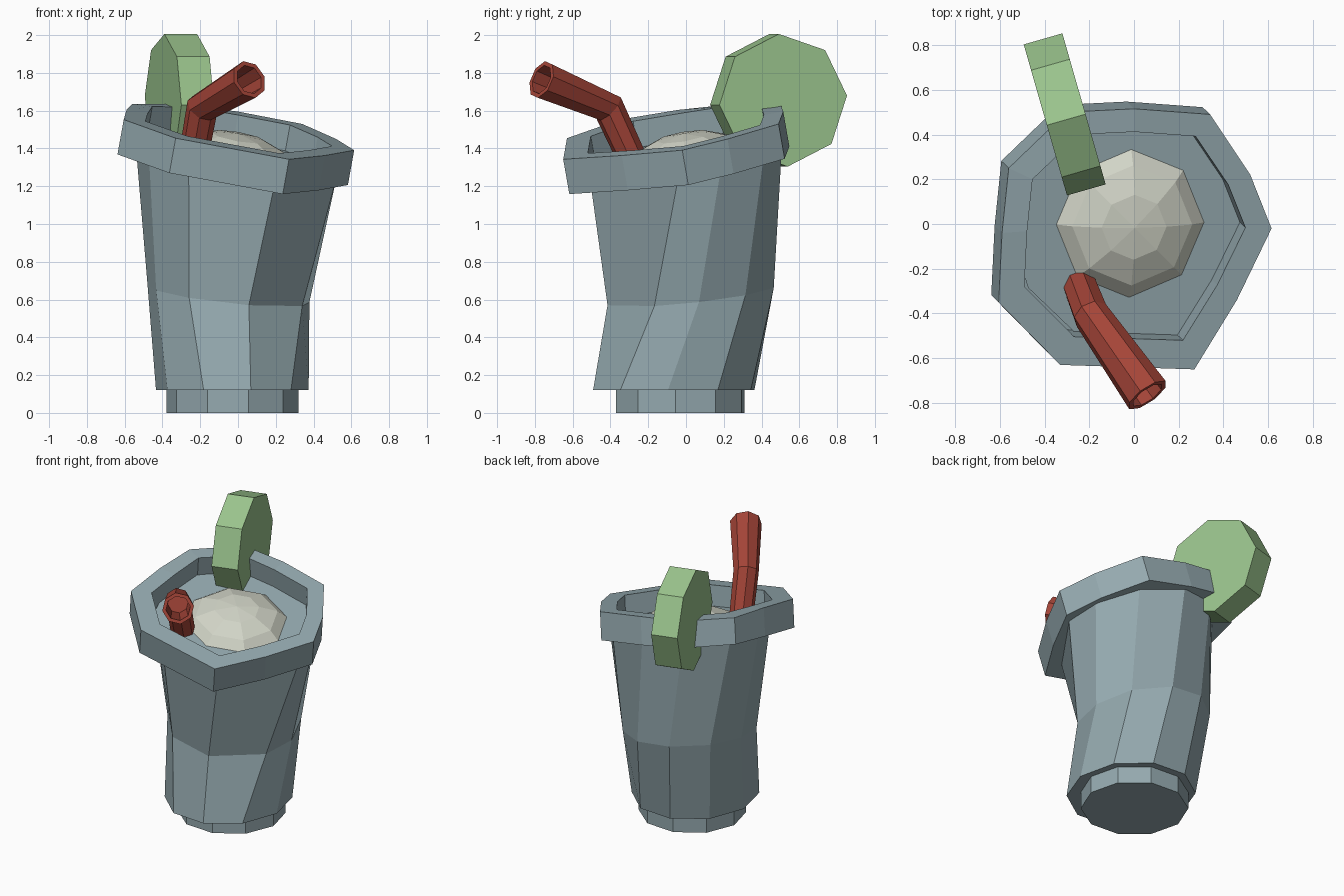
import bpy, bmesh
from math import cos, sin, radians, pi
from mathutils import Vector, Matrix

if "Cube" in bpy.data.objects:
    bpy.data.objects.remove(bpy.data.objects["Cube"])


def material(name, rgb):
    m = bpy.data.materials.new(name)
    m.use_nodes = True
    m.diffuse_color = (*rgb, 1)
    m.node_tree.nodes["Principled BSDF"].inputs["Base Color"].default_value = (*rgb, 1)
    return m


glass = material("blue_grey", (0.30, 0.40, 0.43))
lime = material("lime_green", (0.33, 0.56, 0.27))
red = material("straw_red", (0.38, 0.06, 0.04))
cream = material("pale_cream", (0.64, 0.66, 0.57))


def finish(bm, name, mat):
    bmesh.ops.recalc_face_normals(bm, faces=bm.faces)
    me = bpy.data.meshes.new(name)
    bm.to_mesh(me)
    bm.free()
    me.materials.append(mat)
    ob = bpy.data.objects.new(name, me)
    bpy.context.collection.objects.link(ob)
    return ob


def loft(name, rings, mat):
    """Skin a stack of equal-length rings and cap both ends."""
    bm = bmesh.new()
    loops = [[bm.verts.new(p) for p in ring] for ring in rings]
    n = len(loops[0])
    for a, b in zip(loops, loops[1:]):
        for i in range(n):
            j = (i + 1) % n
            bm.faces.new((a[i], a[j], b[j], b[i]))
    bm.faces.new(loops[0])
    bm.faces.new(loops[-1])
    return finish(bm, name, mat)


# Everything at the mouth leans with this tilted plane
SX, SY = -0.18, 0.175
normal = Vector((-SX, -SY, 1)).normalized()


def tilt(x, y, height, amount=1.0):
    return Vector((x, y, height + amount * (SX * x + SY * y)))


def ellipse_ring(angles, cx, cy, rx, ry, height, amount):
    return [tilt(cx + rx * cos(radians(a)), cy + ry * sin(radians(a)), height, amount)
            for a in angles]


# Irregular mouth outline and the twisted outlines under it
outline = [(0.615, -0.02), (0.46, -0.34), (0.27, -0.65), (-0.33, -0.63), (-0.605, -0.35),
           (-0.59, -0.04), (-0.56, 0.25), (-0.3, 0.5), (0, 0.515), (0.34, 0.49), (0.52, 0.22)]
mouth = [-2, -67, -118, -150, -176, -204, -239, -270, -305, -337]
foot = [-40 - 36 * i for i in range(10)]
waist = [(m + f) / 2 - 4 for m, f in zip(mouth, foot)]

# Foot of the cup
loft("cup_foot", [ellipse_ring(foot, -0.03, -0.03, 0.35, 0.35, z, 0) for z in (0, 0.14)], glass)

# Body of the cup
loft("cup_body", [ellipse_ring(foot, -0.03, -0.065, 0.405, 0.44, 0.12, 0),
                  ellipse_ring(waist, -0.05, 0.025, 0.43, 0.455, 0.62, 0.6),
                  ellipse_ring(mouth, -0.01, -0.02, 0.535, 0.53, 1.36, 1)], glass)

# Thick rim with the drink surface closing its inside
top = [tilt(x, y, 1.505) for x, y in outline]
for p in top:
    p.z = min(p.z, 1.635)
inner = [tilt(x * 0.81, y * 0.8, 1.505) for x, y in outline]
for p in inner:
    p.z = min(p.z, 1.63)
bottom = [tilt(x, y, 1.505) - normal * 0.19 for x, y in outline]
surface = [tilt(x * 0.81, y * 0.8, 1.505) - normal * 0.185 for x, y in outline]
loft("cup_rim", [bottom, top, inner, surface], glass)

# Scoop floating in the drink
bm = bmesh.new()
bmesh.ops.create_uvsphere(bm, u_segments=8, v_segments=8, radius=1)
lean = Vector((0, 0, 1)).rotation_difference(normal).to_matrix().to_4x4()
bm.transform(Matrix.Translation((-0.035, 0.02, 1.265)) @ lean
             @ Matrix.Diagonal((0.385, 0.385, 0.22, 1)))
finish(bm, "scoop", cream)

# Octagonal fruit slice on the rim
bm = bmesh.new()
bmesh.ops.create_cone(bm, cap_ends=True, segments=8, radius1=0.352, radius2=0.352, depth=0.18)
bm.transform(Matrix.Translation((-0.31, 0.49, 1.655)) @ Matrix.Rotation(radians(16), 4, 'Z')
             @ Matrix.Rotation(radians(4), 4, 'X') @ Matrix.Rotation(pi / 2, 4, 'Y'))
finish(bm, "fruit_slice", lime)

# Bent hollow straw, widening to its tip
low, bend, tip = Vector((-0.275, -0.19, 1.14)), Vector((-0.19, -0.41, 1.615)), Vector((0.06, -0.765, 1.765))
lower_dir, upper_dir = (bend - low).normalized(), (tip - bend).normalized()
miter = (lower_dir + upper_dir).normalized()
side = lower_dir.cross(upper_dir).normalized()


def straw_ring(centre, direction, r, stretch=1.0):
    other = direction.cross(side)
    return [centre + side * r * cos(i * pi / 4) + other * r * stretch * sin(i * pi / 4)
            for i in range(8)]


loft("straw", [straw_ring(low, lower_dir, 0.075),
               straw_ring(bend, miter, 0.083, 1.08),
               straw_ring(tip, upper_dir, 0.104),
               straw_ring(tip, upper_dir, 0.08),
               straw_ring(bend + upper_dir * 0.1, upper_dir, 0.068)], red)
